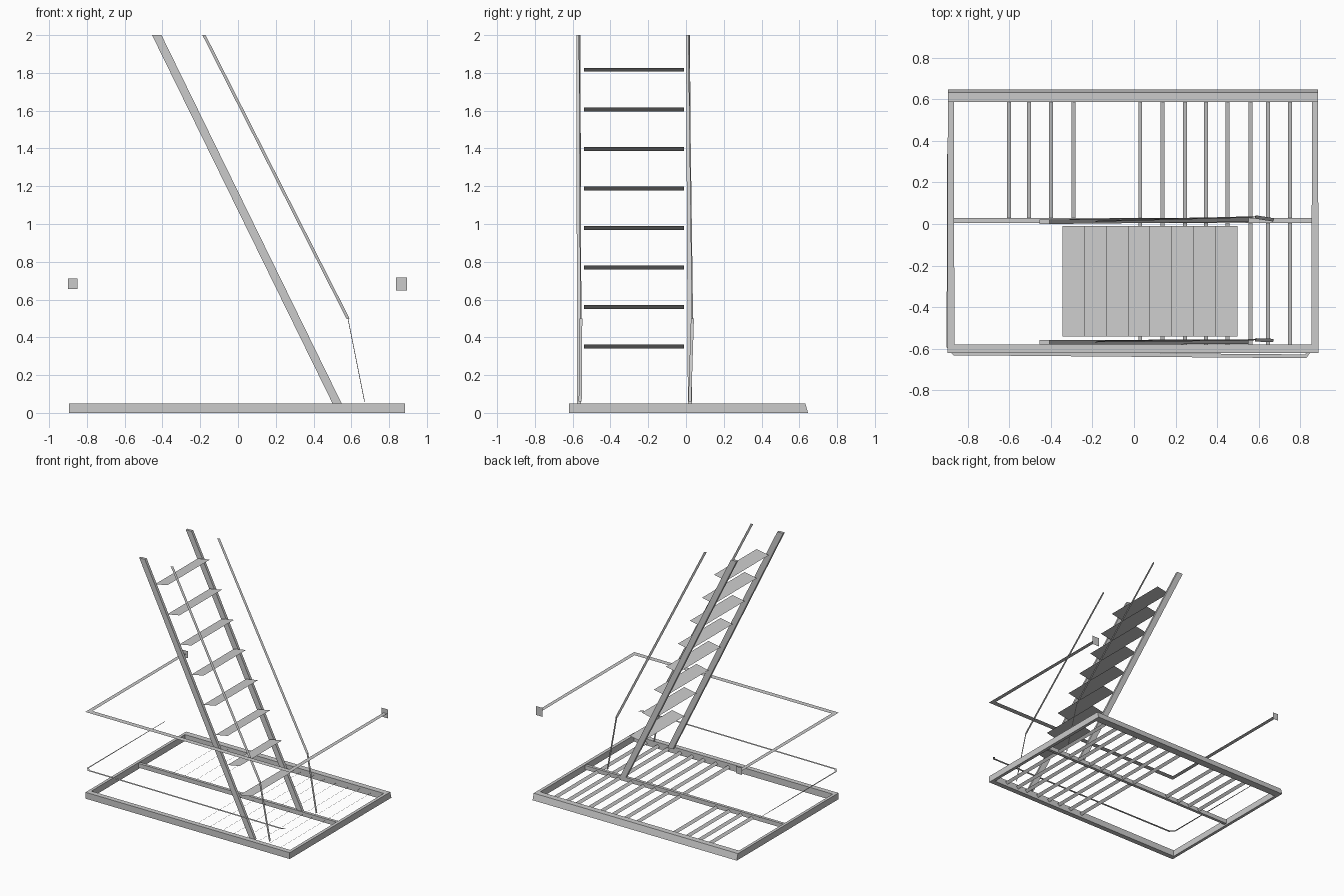
import bpy
from mathutils import Vector as V

if "Cube" in bpy.data.objects:
    bpy.data.objects.remove(bpy.data.objects["Cube"])


def mesh(name, verts, faces):
    me = bpy.data.meshes.new(name)
    me.from_pydata([tuple(v) for v in verts], [], faces)
    me.update()
    ob = bpy.data.objects.new(name, me)
    bpy.context.collection.objects.link(ob)
    return ob


def ribbon(name, pts, widths):
    """Flat strip along pts; widths are the full cross vectors at each point."""
    verts, faces = [], []
    for p, w in zip(pts, widths):
        p, w = V(p), V(w) / 2
        verts += [p - w, p + w]
    for i in range(len(pts) - 1):
        a = 2 * i
        faces.append((a, a + 1, a + 3, a + 2))
    return mesh(name, verts, faces)


def prism(name, start, end):
    """Solid bar between two matching end loops."""
    n = len(start)
    faces = [(i, (i + 1) % n, n + (i + 1) % n, n + i) for i in range(n)]
    faces += [tuple(range(n))[::-1], tuple(range(n, 2 * n))]
    return mesh(name, list(start) + list(end), faces)


def box(name, x0, x1, y0, y1, z0, z1):
    loop = lambda z: [(x0, y0, z), (x1, y0, z), (x1, y1, z), (x0, y1, z)]
    return prism(name, loop(z0), loop(z1))


# Base frame: the back bar has a slanted outer face
H = 0.05
box("base_front_bar", -0.895, 0.885, -0.62, -0.58, 0, H)
box("base_left_bar", -0.895, -0.872, -0.58, 0.59, 0, H)
box("base_right_bar", 0.86, 0.885, -0.58, 0.59, 0, H)
section = [(0.586, 0), (0.646, 0), (0.632, H), (0.586, H)]
prism("base_back_bar", [(-0.895, y, z) for y, z in section],
      [(0.885, y, z) for y, z in section])
box("base_middle_bar", -0.872, 0.86, 0.005, 0.028, 0.012, H - 0.005)

# Tilted flat slats across the base, facing down
back_only = [-0.6, -0.505, -0.4, -0.29]
full = [0.03, 0.137, 0.245, 0.345, 0.45, 0.56, 0.645, 0.75]
for x in back_only + full:
    y0 = 0.02 if x in back_only else -0.59
    ribbon("floor_slat", [(x, 0.59, 0.025), (x, y0, 0.025)],
           [(0.019, 0, 0.017)] * 2)


# Sloping stringers
def stringer(name, low, high):
    def loop(x0, x1, y, z):
        return [(x0, y[0], z), (x1, y[0], z), (x1, y[1], z), (x0, y[1], z)]
    prism(name, loop(0.503, 0.551, low, 0.045), loop(-0.455, -0.405, high, 2.0))


stringer("front_stringer", (-0.577, -0.555), (-0.58, -0.558))
stringer("back_stringer", (0.01, 0.033), (0.0, 0.021))

# Thin treads, front edge slightly raised
for i in range(8):
    x = 0.445 - i * 0.1051
    z = 0.351 + i * 0.2093
    ribbon("tread", [(x, -0.54, z), (x, -0.01, z)], [(0.106, 0, 0.02)] * 2)

# Handrails: thin strips with a bent lower end
for name, ys in (("front_handrail", (-0.565, -0.557, -0.56)),
                 ("back_handrail", (0.014, 0.034, 0.02))):
    pts = [(-0.18, ys[0], 2.0), (0.582, ys[1], 0.5), (0.67, ys[2], 0.06)]
    ribbon(name, pts[:2], [(0.017, 0.007, 0)] * 2)
    ribbon(name + "_foot", pts[1:], [(0.003, 0.016, 0)] * 2)

# Upper guard: flat U-shaped strip with end plates
Z = 0.683
ribbon("guard_rail",
       [(-0.88, 0.59, Z), (-0.88, -0.60, Z), (0.87, -0.60, Z), (0.87, 0.59, Z)],
       [(0.03, 0, 0), (0.033, 0.042, 0), (-0.033, 0.042, 0), (-0.03, 0, 0)])
for x, w, h in ((-0.876, 0.05, 0.055), (0.866, 0.06, 0.07)):
    ribbon("guard_end_plate", [(x, 0.59, Z - h / 2), (x, 0.59, Z + h / 2)],
           [(w, 0, 0)] * 2)

# Lower guard strip, bent round two corners
ribbon("lower_guard_strip",
       [(-0.895, 0.37, 0.23), (-0.895, -0.59, 0.23), (-0.865, -0.622, 0.23),
        (0.825, -0.636, 0.23), (0.842, -0.615, 0.23)],
       [(0.005, 0, 0), (0.012, 0.005, 0), (0.006, 0.018, 0),
        (-0.006, 0.018, 0), (-0.012, 0.004, 0)])
